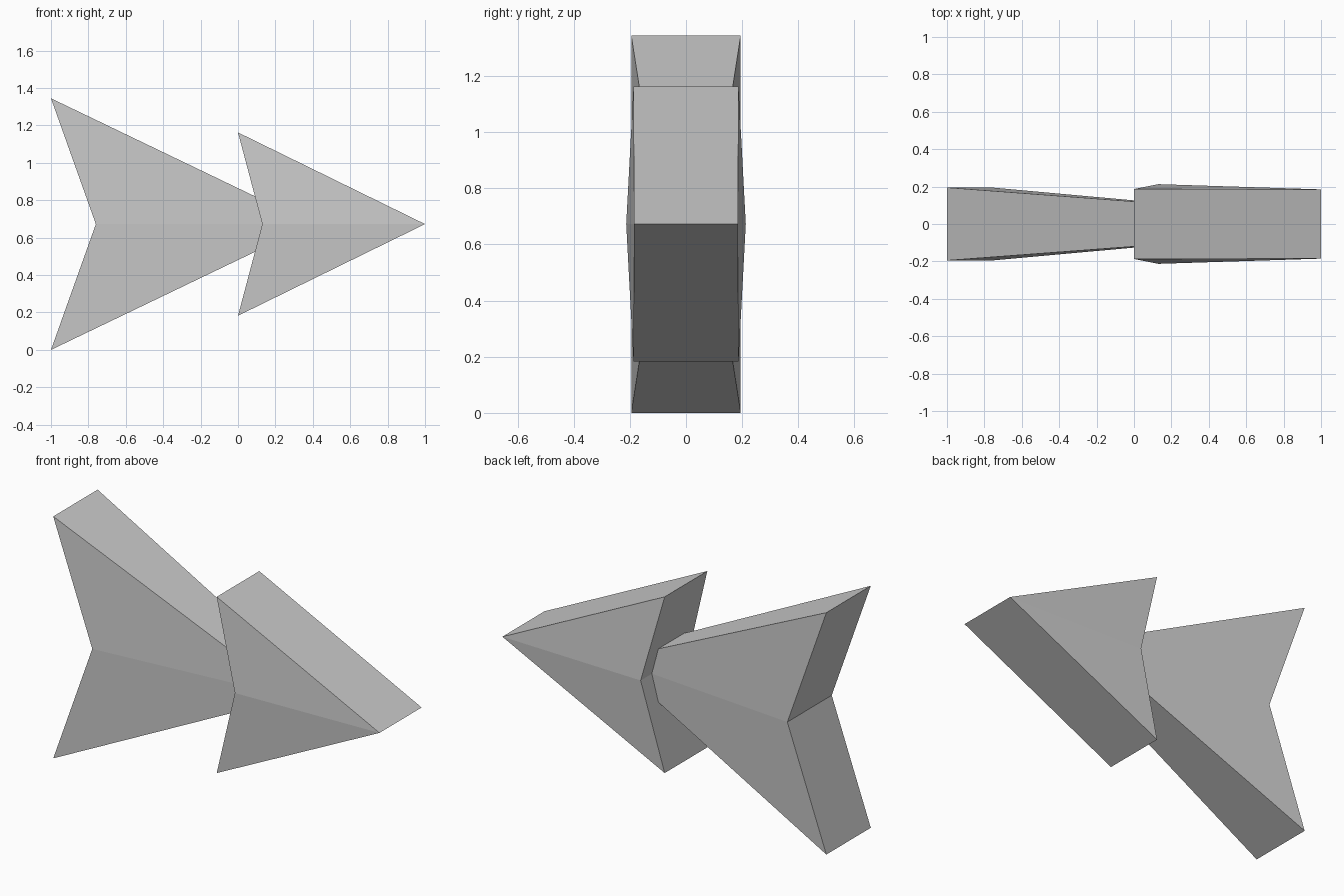
import bpy, bmesh

if "Cube" in bpy.data.objects:
    bpy.data.objects.remove(bpy.data.objects["Cube"])

MID_Z = 0.6725


def arrowhead(name, wing, notch, tip, half_height):
    """Notched arrowhead pointing +x; wing, notch and tip are (x, half thickness)."""
    outline = [(*wing, half_height), (*notch, 0), (*wing, -half_height), (*tip, 0)]
    bm = bmesh.new()
    front, back = [[bm.verts.new((x, s * t, MID_Z + dz)) for x, t, dz in outline]
                   for s in (-1, 1)]
    # Broad sides, creased from notch to tip
    for side in (front, back):
        top, inner, bottom, point = side
        bm.faces.new((top, inner, point))
        bm.faces.new((inner, bottom, point))
    # Edge faces around the outline
    for i in range(4):
        j = (i + 1) % 4
        bm.faces.new((front[i], front[j], back[j], back[i]))
    bmesh.ops.recalc_face_normals(bm, faces=bm.faces)
    mesh = bpy.data.meshes.new(name)
    bm.to_mesh(mesh)
    bm.free()
    obj = bpy.data.objects.new(name, mesh)
    bpy.context.collection.objects.link(obj)
    return obj


# Large rear arrowhead, its thin tip buried in the front one
arrowhead("rear_arrowhead", (-1, 0.195), (-0.76, 0.195), (0.4, 0.09), 0.6725)
# Smaller front arrowhead, thickest at the notch
arrowhead("front_arrowhead", (0, 0.187), (0.13, 0.213), (1, 0.185), 0.49)
